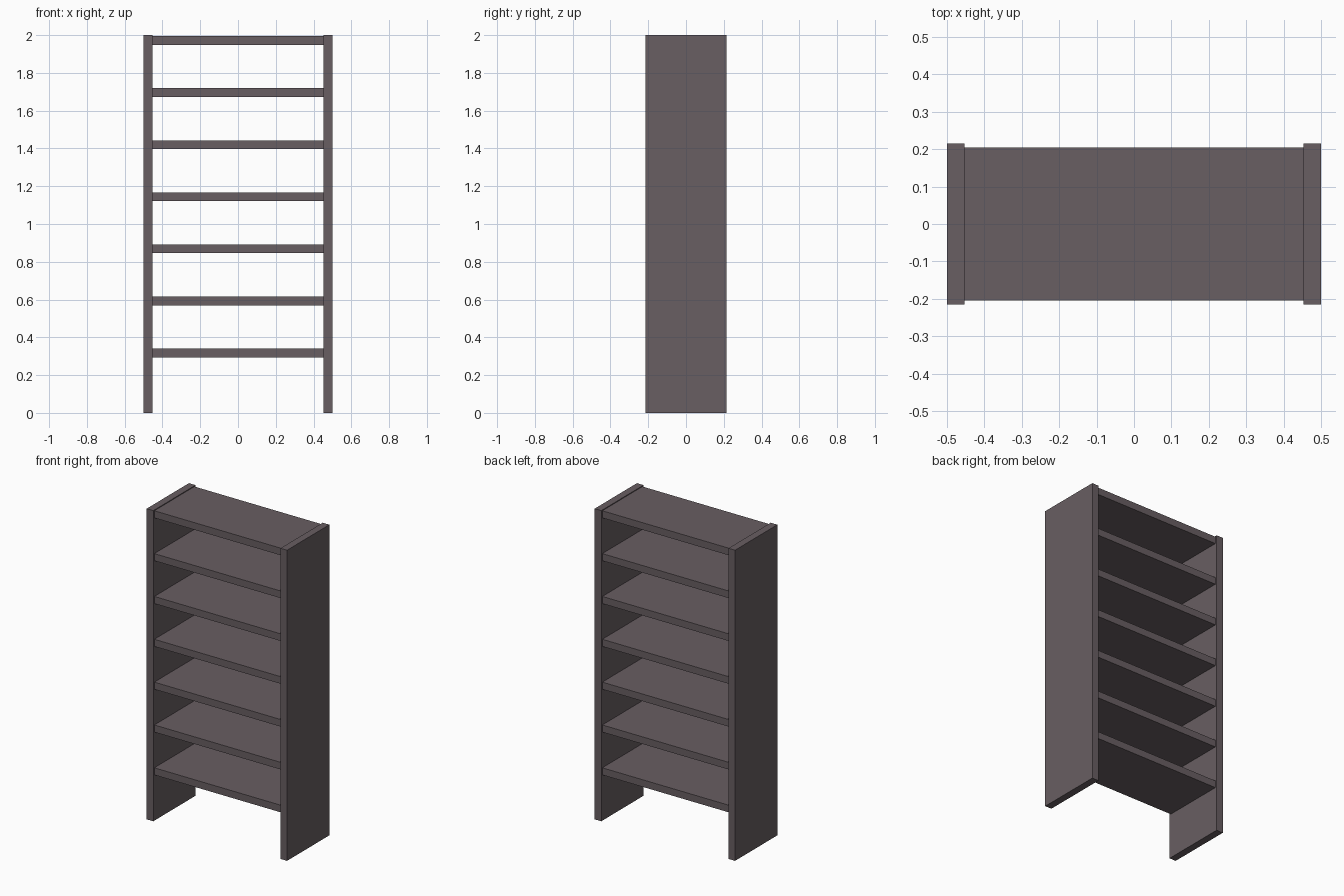
import bpy

if "Cube" in bpy.data.objects:
    bpy.data.objects.remove(bpy.data.objects["Cube"])

wood = bpy.data.materials.new("dark_grey_brown_wood")
wood.diffuse_color = (0.138, 0.112, 0.122, 1)
wood.use_nodes = True
wood.node_tree.nodes["Principled BSDF"].inputs["Base Color"].default_value = wood.diffuse_color


def box(name, x0, x1, y0, y1, z0, z1):
    bpy.ops.mesh.primitive_cube_add(size=1, location=((x0 + x1) / 2, (y0 + y1) / 2, (z0 + z1) / 2))
    ob = bpy.context.object
    ob.name = name
    ob.scale = (x1 - x0, y1 - y0, z1 - z0)
    bpy.ops.object.transform_apply(location=False, rotation=False, scale=True)
    ob.data.materials.append(wood)
    return ob


INNER = 0.453       # inner face of the side panels
THICK = 0.046       # shelf thickness

# Side panels, full height
box("left_side_panel", -0.5, -INNER, -0.215, 0.215, 0, 2)
box("right_side_panel", INNER, 0.5, -0.215, 0.215, 0, 2)

# Seven evenly spaced shelves, the last one closing the top
for i in range(7):
    z = 0.317 + i * 0.2758
    name = "top_shelf" if i == 6 else f"shelf_{i + 1}"
    box(name, -INNER, INNER, -0.204, 0.204, z - THICK / 2, z + THICK / 2)
